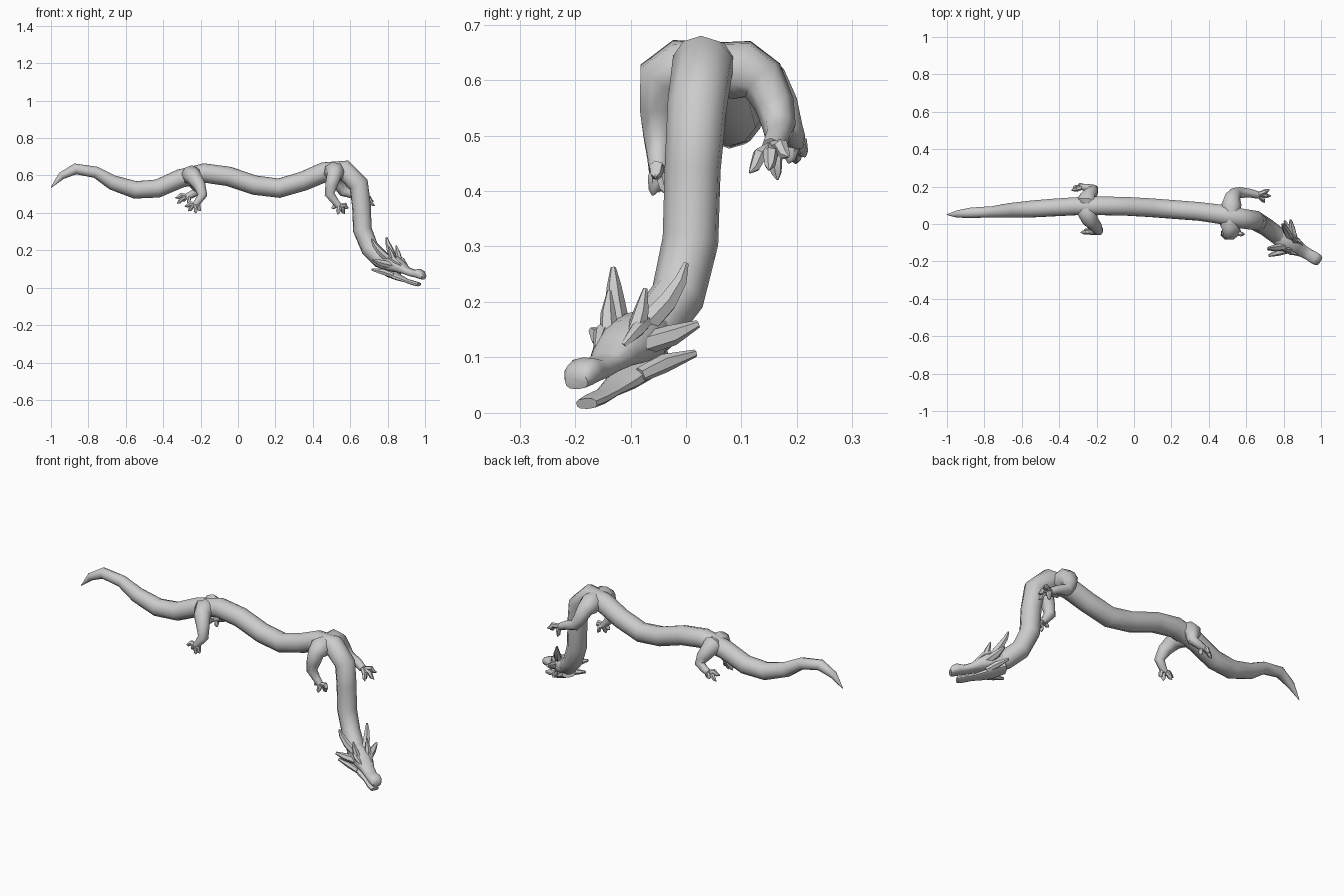
import bpy, bmesh, math
from mathutils import Vector, Matrix


def finish(name, bm, angle=50):
    bmesh.ops.recalc_face_normals(bm, faces=bm.faces)
    me = bpy.data.meshes.new(name)
    bm.to_mesh(me)
    bm.free()
    ob = bpy.data.objects.new(name, me)
    bpy.context.collection.objects.link(ob)
    bpy.ops.object.select_all(action='DESELECT')
    bpy.context.view_layer.objects.active = ob
    ob.select_set(True)
    bpy.ops.object.shade_smooth_by_angle(angle=math.radians(angle))
    return ob


def skin(bm, rings):
    rings = [[bm.verts.new(p) for p in r] for r in rings]
    n = len(rings[0])
    for a, b in zip(rings, rings[1:]):
        for i in range(n):
            j = (i + 1) % n
            bm.faces.new((a[i], a[j], b[j], b[i]))
    bm.faces.new(rings[0])
    bm.faces.new(rings[-1])


def tube(bm, pts, sides=8, side_axis=(0, 1, 0)):
    """Loft round rings along (x, y, z, radius) points."""
    P = [Vector(p[:3]) for p in pts]
    side = Vector(side_axis)
    rings = []
    for i, p in enumerate(P):
        t = Vector()
        if i > 0:
            t += (p - P[i - 1]).normalized()
        if i < len(P) - 1:
            t += (P[i + 1] - p).normalized()
        t.normalize()
        side = (side - t * side.dot(t)).normalized()
        up = t.cross(side)
        rings.append([p + pts[i][3] * (side * math.cos(a) + up * math.sin(a))
                      for a in (2 * math.pi * (k + .5) / sides for k in range(sides))])
    skin(bm, rings)


# Long serpentine body from tail tip to neck
bm = bmesh.new()
tube(bm, [(-1.0, .05, .535, .002), (-.945, .053, .597, .02), (-.87, .06, .635, .029),
          (-.76, .065, .617, .031), (-.67, .073, .562, .04), (-.55, .08, .523, .047),
          (-.43, .088, .53, .049), (-.31, .095, .583, .05), (-.18, .097, .613, .052),
          (-.05, .095, .595, .052), (.09, .087, .548, .052), (.22, .077, .532, .052),
          (.35, .067, .57, .052), (.46, .052, .617, .054), (.57, .03, .627, .056),
          (.645, .02, .553, .054), (.66, .012, .44, .051), (.665, .008, .31, .051),
          (.705, -.015, .21, .049), (.765, -.06, .15, .048), (.81, -.09, .128, .035)], 10)
finish("body", bm)


# Legs: a tapering limb, a palm and hooked toes
def leg(name, limb, toes):
    bm = bmesh.new()
    tube(bm, limb, 8, (.3, 1, .1))
    foot = Vector(limb[-1][:3])
    for toe in toes:
        tip = Vector(toe)
        mid = foot.lerp(tip, .55) + Vector((.004, 0, .012))
        tube(bm, [(*foot, .013), (*mid, .014), (*foot.lerp(tip, .78), .010), (*tip, .002)],
             6, (.2, 1, .3))
    finish(name, bm)


leg("front_leg_near",
    [(.52, .04, .625, .045), (.515, -.01, .618, .057), (.515, -.05, .603, .042),
     (.50, -.05, .55, .036), (.49, -.05, .50, .029), (.52, -.05, .46, .021), (.54, -.05, .437, .018)],
    [(.535, -.06, .392), (.57, -.035, .395), (.592, -.055, .425), (.50, -.045, .425)])
leg("front_leg_far",
    [(.52, .05, .625, .045), (.52, .10, .618, .057), (.525, .138, .60, .044),
     (.54, .16, .555, .036), (.565, .168, .515, .030), (.62, .165, .498, .023), (.66, .155, .477, .02)],
    [(.725, .185, .462), (.732, .15, .438), (.70, .115, .433), (.675, .165, .42)])
leg("rear_leg_near",
    [(-.25, .10, .60, .04), (-.25, .065, .60, .055), (-.235, .02, .59, .043),
     (-.205, -.015, .545, .034), (-.19, -.035, .495, .027), (-.215, -.04, .46, .02), (-.23, -.042, .443, .017)],
    [(-.225, -.05, .398), (-.265, -.03, .41), (-.285, -.045, .435), (-.20, -.05, .41)])
leg("rear_leg_far",
    [(-.25, .09, .60, .04), (-.25, .125, .60, .055), (-.245, .15, .588, .042),
     (-.225, .172, .55, .034), (-.215, .185, .515, .026), (-.25, .195, .497, .02), (-.275, .197, .487, .017)],
    [(-.335, .18, .48), (-.325, .198, .45), (-.295, .215, .462), (-.26, .185, .45)])

# Head frame: x forward, y to the far side, z up
fwd = Vector((.81, -.47, -.34)).normalized()
lat = Vector((.5, .86, .06))
lat = (lat - fwd * lat.dot(fwd)).normalized()
up = fwd.cross(lat)
HEAD = Matrix((fwd, lat, up)).transposed().to_4x4()
HEAD.translation = (.80, -.085, .133)


def head_loft(name, sections, sides=10):
    """Sections are (forward, half width, bottom, top)."""
    bm = bmesh.new()
    rings = []
    for f, w, lo, hi in sections:
        ring = []
        for k in range(sides):
            a = 2 * math.pi * (k + .5) / sides
            c, s = math.cos(a), math.sin(a)
            c = math.copysign(abs(c) ** .75, c)
            s = math.copysign(abs(s) ** .75, s)
            ring.append((f, w * c, (lo + hi) / 2 + (hi - lo) / 2 * s))
        rings.append(ring)
    skin(bm, rings)
    bm.transform(HEAD)
    finish(name, bm)


head_loft("skull", [(-.06, .038, -.04, .035), (-.01, .055, -.042, .05), (.045, .054, -.035, .052),
                    (.085, .045, -.025, .038), (.125, .034, -.02, .02), (.165, .031, -.018, .02),
                    (.195, .034, -.014, .036), (.22, .032, -.012, .033), (.237, .024, -.01, .018)])
head_loft("lower_jaw", [(-.03, .036, -.062, -.02), (.04, .044, -.068, -.03), (.09, .036, -.066, -.037),
                        (.14, .026, -.06, -.042), (.19, .027, -.058, -.036), (.22, .022, -.054, -.034)])


# Horns and frill spikes, mirrored on both sides of the head
def spikes(name, pts):
    bm = bmesh.new()
    for s in (1, -1):
        tube(bm, [(x, y * s, z, r) for x, y, z, r in pts], 6, (.1, 1, .2))
    bm.transform(HEAD)
    finish(name, bm, 40)


spikes("large_horns", [(.01, .03, .03, .021), (-.035, .055, .055, .019), (-.07, .07, .082, .013), (-.092, .077, .108, .005)])
spikes("brow_horns", [(.05, .028, .03, .018), (.025, .035, .062, .014), (.0, .038, .095, .004)])
spikes("ear_spikes", [(.045, .035, .005, .021), (.005, .075, .005, .019), (-.03, .112, .012, .007)])
spikes("cheek_spikes", [(.07, .03, -.045, .014), (.02, .055, -.042, .017), (-.035, .088, -.045, .007)])
spikes("brow_ridges", [(.02, .036, .038, .012), (.06, .038, .036, .014), (.10, .028, .022, .006)])
